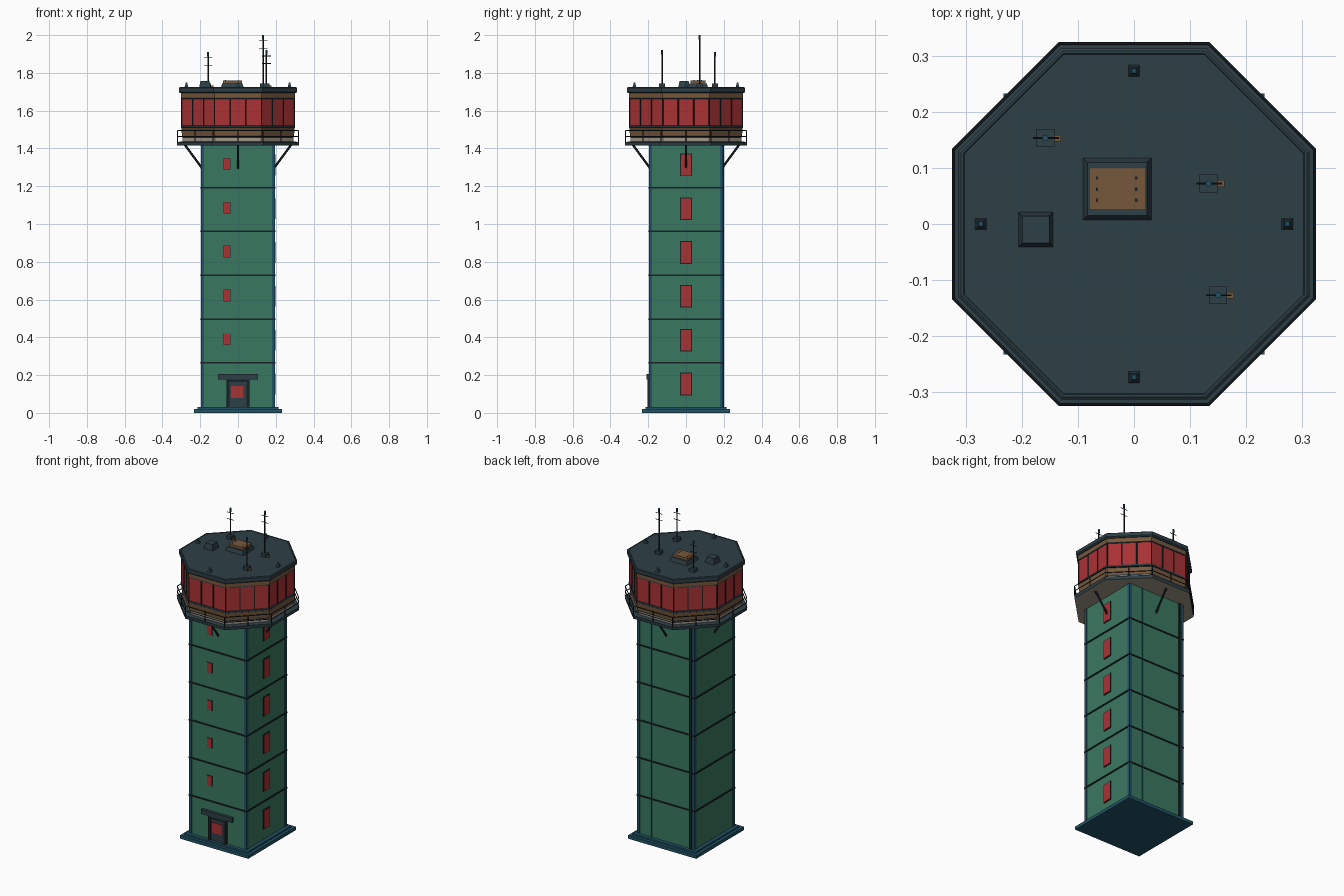
import bpy, bmesh, math
from mathutils import Vector, Matrix

if "Cube" in bpy.data.objects:
    bpy.data.objects.remove(bpy.data.objects["Cube"])


def material(name, rgb):
    m = bpy.data.materials.new(name)
    m.diffuse_color = (*rgb, 1)
    m.use_nodes = True
    m.node_tree.nodes["Principled BSDF"].inputs["Base Color"].default_value = m.diffuse_color
    return m


GREEN = material("green cladding", (0.042, 0.19, 0.118))
RED = material("red glazing", (0.40, 0.032, 0.034))
BROWN = material("brown panel", (0.18, 0.095, 0.044))
SLATE = material("dark slate", (0.027, 0.05, 0.062))
BLUE = material("deep blue", (0.015, 0.085, 0.13))
BEIGE = material("pale beige", (0.36, 0.31, 0.25))
BLACK = material("black trim", (0.010, 0.016, 0.019))


def finish(name, bm, *mats):
    bmesh.ops.recalc_face_normals(bm, faces=bm.faces[:])
    me = bpy.data.meshes.new(name)
    bm.to_mesh(me)
    bm.free()
    for m in mats:
        me.materials.append(m)
    ob = bpy.data.objects.new(name, me)
    bpy.context.collection.objects.link(ob)
    return ob


def add_box(bm, lo, hi):
    lo, hi = Vector(lo), Vector(hi)
    mat = Matrix.Translation((lo + hi) / 2) @ Matrix.Diagonal((*(hi - lo), 1))
    bmesh.ops.create_cube(bm, size=1, matrix=mat)


def boxes(name, mat, items):
    bm = bmesh.new()
    for lo, hi in items:
        add_box(bm, lo, hi)
    return finish(name, bm, mat)


def bars(name, mat, segs, r, sides=6):
    """Straight round bars between pairs of points."""
    bm = bmesh.new()
    for a, b in segs:
        a, b = Vector(a), Vector(b)
        rot = (b - a).to_track_quat('Z', 'Y').to_matrix().to_4x4()
        bmesh.ops.create_cone(bm, cap_ends=True, segments=sides, radius1=r, radius2=r,
                              depth=(b - a).length, matrix=Matrix.Translation((a + b) / 2) @ rot)
    return finish(name, bm, mat)


def octagon(apothem, z):
    r = apothem / math.cos(math.pi / 8)
    return [Vector((r * math.cos(a), r * math.sin(a), z))
            for a in (math.pi / 8 + i * math.pi / 4 for i in range(8))]


def octa_loft(name, profile, *mats, bottom=0, top=0):
    """Stack octagons (apothem, z, material index of the band above)."""
    bm = bmesh.new()
    rings = [[bm.verts.new(p) for p in octagon(a, z)] for a, z, _ in profile]
    for k in range(len(rings) - 1):
        for i in range(8):
            j = (i + 1) % 8
            f = bm.faces.new((rings[k][i], rings[k][j], rings[k + 1][j], rings[k + 1][i]))
            f.material_index = profile[k][2]
    bm.faces.new(rings[0]).material_index = bottom
    bm.faces.new(rings[-1]).material_index = top
    return finish(name, bm, *mats)


def tapered(name, mat, x, y, hx, hy, z0, z1, inset):
    """Box whose upper edge steps inwards."""
    bm = bmesh.new()
    add_box(bm, (x - hx, y - hy, z0), (x + hx, y + hy, z1))
    for v in bm.verts:
        if v.co.z > (z0 + z1) / 2:
            v.co.x += inset if v.co.x < x else -inset
            v.co.y += inset if v.co.y < y else -inset
    return finish(name, bm, mat)


# Plinth and shaft
S, DECK, STEP = 0.193, 1.42, 0.232
boxes("plinth", BLUE, [((-.233, -.233, 0), (.233, .233, .02)),
                       ((-.215, -.215, .02), (.215, .215, .03))])
boxes("shaft", GREEN, [((-S, -S, .03), (S, S, DECK))])
boxes("corner_posts", BLUE, [((x * .1875 - .0085, y * .1875 - .0085, .03),
                              (x * .1875 + .0085, y * .1875 + .0085, DECK))
                             for x in (-1, 1) for y in (-1, 1)])
boxes("floor_bands", BLACK, [((-.198, -.198, .261 + i * STEP), (.198, .198, .269 + i * STEP))
                             for i in range(5)])

# Shaft windows with thin frames
side, side_frames, small, small_frames = [], [], [], []
for i in range(6):
    z = .153 + i * STEP
    side_frames.append(((S, -.031, z - .060), (S + .003, .031, z + .060)))
    side.append(((S, -.026, z - .055), (S + .005, .026, z + .055)))
    if i:
        small_frames.append(((-.076, -S - .002, z - .031 + .005), (-.040, -S, z + .036)))
        small.append(((-.074, -S - .004, z - .024), (-.043, -S, z + .034)))
boxes("side_window_frames", BLACK, side_frames)
boxes("side_windows", RED, side)
boxes("front_window_frames", BLACK, small_frames)
boxes("front_windows", RED, small)

# Entrance
boxes("door_frame", BLACK, [((-.062, -.205, .03), (-.045, -S, .178)),
                            ((.045, -.205, .03), (.062, -S, .178)),
                            ((-.062, -.205, .163), (.062, -S, .178))])
boxes("door", SLATE, [((-.045, -.199, .03), (.045, -S, .163))])
boxes("door_glass", RED, [((-.036, -.203, .078), (.028, -.199, .142))])
boxes("door_canopy", SLATE, [((-.105, -.209, .178), (.105, -S, .206))])

# Pipes on the back wall
boxes("cable_duct", BLACK, [((-.178, S, .03), (-.162, S + .008, DECK))])
boxes("drain_pipe", BLUE, [((.097, S, .03), (.103, S + .004, DECK))])

# Gallery deck and control room
octa_loft("gallery_deck", [(.295, 1.416, 0), (.322, 1.416, 1), (.324, 1.435, 1), (.29, 1.436, 1)],
          BEIGE, SLATE, bottom=0, top=1)
octa_loft("control_room",
          [(.293, 1.435, 0), (.293, 1.455, 1), (.296, 1.462, 2), (.300, 1.508, 1),
           (.303, 1.510, 1), (.303, 1.520, 1), (.298, 1.521, 3), (.298, 1.662, 1),
           (.302, 1.664, 1), (.302, 1.669, 2), (.302, 1.695, 2)],
          BEIGE, SLATE, BROWN, RED, bottom=1, top=1)
octa_loft("roof", [(.306, 1.693, 0), (.313, 1.699, 0), (.313, 1.720, 0), (.308, 1.724, 0),
                   (.304, 1.724, 0), (.302, 1.722, 0)], SLATE)

# Mullions: corners and thirds of each glazed face
mull = []
lo, hi = octagon(.299, 1.518), octagon(.299, 1.665)
for i in range(8):
    j = (i + 1) % 8
    mull += [(lo[i].lerp(lo[j], t), hi[i].lerp(hi[j], t)) for t in (0, 1 / 3, 2 / 3)]
bars("mullions", BLACK, mull, .0035)

# Gallery railing
rails = []
for z in (1.463, 1.494):
    ring = octagon(.321, z)
    rails += [(ring[i], ring[(i + 1) % 8]) for i in range(8)]
foot, head = octagon(.321, 1.43), octagon(.321, 1.495)
for i in range(8):
    j = (i + 1) % 8
    rails += [(foot[i].lerp(foot[j], t), head[i].lerp(head[j], t)) for t in (0, .5)]
bars("gallery_railing", BLACK, rails, .0026)

# Diagonal braces under the gallery
bars("gallery_braces", BLACK,
     [((x * .19, y * .19, 1.295), (x * .282, y * .282, 1.42))
      for x, y in ((1, 0), (-1, 0), (0, 1), (0, -1))], .006)

# Roof equipment
ROOF = 1.722
tapered("vent_curb", SLATE, -.03, .0625, .061, .055, ROOF, 1.745, .008)
boxes("vent_unit", BROWN, [((-.08, .025, 1.745), (.021, .102, 1.76))])
boxes("vent_bolts", BLACK, [((x - .002, y - .003, 1.76), (x + .002, y + .003, 1.762))
                            for x in (-.066, .004) for y in (.042, .062, .082)])
tapered("roof_hatch", SLATE, -.175, -.01, .031, .031, ROOF, 1.757, .007)

# Edge beacons
for x, y in ((.273, 0), (-.273, 0), (0, .273), (0, -.273)):
    tapered("beacon_base", SLATE, x, y, .010, .010, ROOF, 1.735, .003)
    tapered("beacon_lamp", BLUE, x, y, .006, .006, 1.735, 1.748, .002)

# Antenna masts
for x, y, top in ((-.158, .153, 1.91), (.133, .072, 2.0), (.15, -.127, 1.92)):
    boxes("mast_base", SLATE, [((x - .016, y - .016, ROOF), (x + .016, y + .016, 1.743))])
    boxes("mast_cable_box", BROWN, [((x + .016, y - .006, ROOF), (x + .028, y + .006, 1.733))])
    bars("mast", BLACK, [((x, y, 1.74), (x, y, top - .02))], .004, 8)
    bars("mast_tip", BLUE, [((x, y, top - .022), (x, y, top))], .0055, 8)
    bars("mast_crossbars", BLACK,
         [((x - .022, y, top - d), (x + .024, y, top - d)) for d in (.03, .07)], .002)
